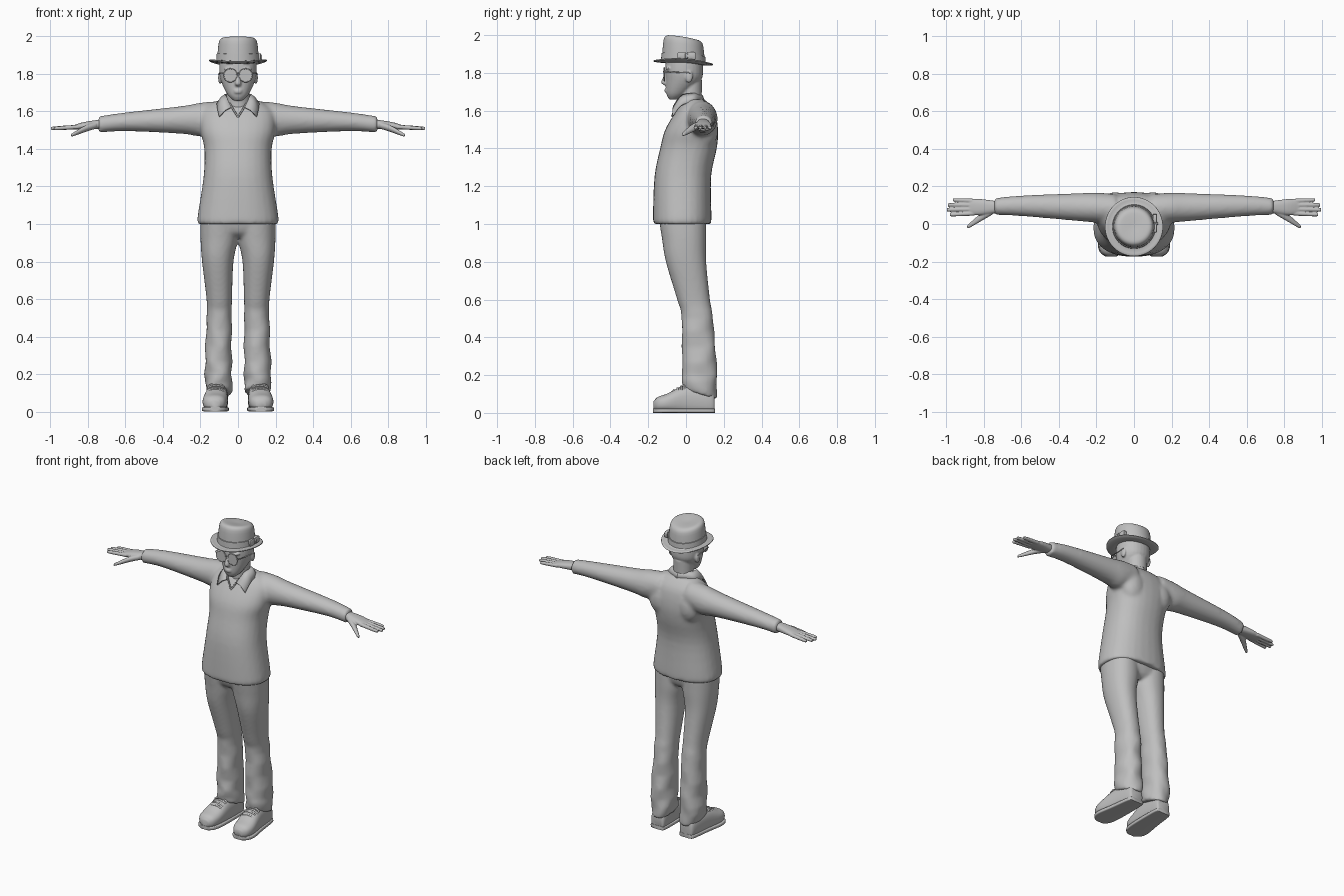
import bpy
import bmesh
import math
from mathutils import Matrix, Vector

if "Cube" in bpy.data.objects:
    bpy.data.objects.remove(bpy.data.objects["Cube"], do_unlink=True)

grey = [0.52] * 3 + [1]
material = bpy.data.materials.new("matte_grey")
material.use_nodes = True
material.diffuse_color = grey
shader = next(node for node in material.node_tree.nodes if node.type == "BSDF_PRINCIPLED")
shader.inputs["Base Color"].default_value = grey
shader.inputs["Roughness"].default_value = 0.8

BOTH = (1, -1)


def spline(rows, steps):
    """Smooth interpolation through rows of numbers."""
    points = [Vector(row) for row in rows]
    last = len(points) - 1
    result = []
    for i in range(last):
        before, start, end, after = (points[min(max(j, 0), last)] for j in range(i - 1, i + 3))
        for k in range(steps):
            t = k / steps
            slope_in, slope_out = (end - before) / 2, (after - start) / 2
            gap = end - start
            bend = 3 * gap - 2 * slope_in - slope_out
            twist = slope_in + slope_out - 2 * gap
            result.append(start + (slope_in + (bend + twist * t) * t) * t)
    return result + [points[-1]]


def loft(bm, rows, axis="z", power=2, sides=(1,), count=28, steps=4):
    """Skin rings given as (position, centre u, centre v, radius u, radius v); centre u may be left out."""
    rows = [row if len(row) == 5 else (row[0], 0, *row[1:]) for row in rows]
    for side in sides:
        rings = []
        for t, centre_u, centre_v, radius_u, radius_v in spline(rows, steps):
            ring = []
            for k in range(count):
                angle = math.tau * k / count
                c, s = math.cos(angle), math.sin(angle)
                u = centre_u + radius_u * math.copysign(abs(c) ** (2 / power), c)
                v = centre_v + radius_v * math.copysign(abs(s) ** (2 / power), s)
                x, y, z = {"x": (t, u, v), "y": (u, t, v), "z": (u, v, t)}[axis]
                ring.append(bm.verts.new((x * side, y, z)))
            rings.append(ring)
        for lower, upper in zip(rings, rings[1:]):
            for k in range(count):
                bm.faces.new((lower[k], lower[k - 1], upper[k - 1], upper[k]))
        bm.faces.new(rings[0])
        bm.faces.new(rings[-1])


def ball(bm, centre, size, sides=(1,)):
    for side in sides:
        place = Matrix.Translation((centre[0] * side, centre[1], centre[2])) @ Matrix.Diagonal((*size, 1))
        bmesh.ops.create_uvsphere(bm, u_segments=20, v_segments=12, radius=1, matrix=place)


def finish(bm, name, voxel=0, smooth=0):
    """Turn the bmesh into an object, blending its pieces if a voxel size is given."""
    bmesh.ops.recalc_face_normals(bm, faces=bm.faces)
    mesh = bpy.data.meshes.new(name)
    bm.to_mesh(mesh)
    bm.free()
    mesh.materials.append(material)
    mesh.shade_smooth()
    obj = bpy.data.objects.new(name, mesh)
    bpy.context.collection.objects.link(obj)
    if voxel:
        blend = obj.modifiers.new("blend", "REMESH")
        blend.mode, blend.voxel_size, blend.use_smooth_shade = "VOXEL", voxel, True
        soften = obj.modifiers.new("soften", "SMOOTH")
        soften.factor, soften.iterations = 0.5, smooth
    else:
        mesh.set_sharp_from_angle(angle=math.radians(50))
    return obj


def wire(name, paths, radius, closed=False):
    curve = bpy.data.curves.new(name, "CURVE")
    curve.dimensions = "3D"
    curve.bevel_depth, curve.bevel_resolution = radius, 2
    for path in paths:
        line = curve.splines.new("POLY")
        line.points.add(len(path) - 1)
        for point, place in zip(line.points, path):
            point.co = (*place, 1)
        line.use_cyclic_u = closed
    curve.materials.append(material)
    bpy.context.collection.objects.link(bpy.data.objects.new(name, curve))


# Shirt: body, shoulder blades and sleeves blended together
bm = bmesh.new()
loft(bm, [(1, -.02, .21, .15), (1.03, -.02, .217, .155), (1.25, -.017, .184, .15), (1.4, .013, .18, .15),
          (1.5, .03, .2, .14), (1.6, .05, .19, .1), (1.66, .05, .11, .05)], power=2.3)
ball(bm, (.1, .11, 1.5), (.08, .06, .1), BOTH)
loft(bm, [(.1, .08, 1.57, .08, .085), (.2, .087, 1.557, .08, .09), (.3, .09, 1.555, .074, .074),
          (.6, .097, 1.545, .055, .05), (.745, .093, 1.53, .045, .044)], "x", sides=BOTH)
finish(bm, "shirt", .011, 7)

# Trousers: hips and legs blended, with a slanted hem and soft folds
bm = bmesh.new()
loft(bm, [(.93, -.01, .1, .08), (.96, -.014, .18, .11), (1.04, -.018, .2, .13)], power=2.3)
loft(bm, [(1.02, .1, -.018, .1, .125), (.92, .1, -.01, .1, .117), (.8, .108, 0, .084, .107),
          (.6, .1, .04, .068, .087), (.5, .1, .06, .067, .083), (.2, .105, .072, .072, .093),
          (.1, .1, .07, .068, .09)], power=2.2, sides=BOTH)
for vert in bm.verts:
    x, y, z = vert.co
    fold = .005 * min(max((.55 - z) * 6, 0), 1)
    vert.co.x += fold * math.sin(z * 45 + y * 25)
    vert.co.y += fold * math.sin(z * 40 + abs(x) * 40)
    vert.co.z -= .3 * (y - .07) * min(max((.22 - z) * 10, 0), 1)
finish(bm, "trousers", .01, 5)

# Shoes: upper, sole and laces
shoe = [(-.172, .122, .04, .025, .02), (-.15, .124, .046, .053, .038), (-.1, .123, .052, .066, .05),
        (0, .113, .066, .06, .08), (.13, .105, .055, .05, .075), (.152, .103, .04, .037, .04)]
bm = bmesh.new()
loft(bm, shoe, "y", 2.4, BOTH)
for vert in bm.verts:
    vert.co.z = max(vert.co.z, .01)
finish(bm, "shoe_uppers")
bm = bmesh.new()
loft(bm, [(y * 1.01, x, .012, width + .004, .012) for y, x, z, width, height in shoe], "y", 6, BOTH)
finish(bm, "shoe_soles")
half_turn = [math.pi * k / 10 for k in range(11)]
wire("shoe_laces", [[(side * .117 + .042 * math.cos(a), y, .13 + .5 * y + .022 * math.sin(a)) for a in half_turn]
                    for side in BOTH for y in (-.065, -.045, -.025, -.01)], .006)

# Hands: palm, four fingers and thumb
bm = bmesh.new()
loft(bm, [(.72, .09, 1.533, .03, .026), (.82, .09, 1.524, .043, .02), (.88, .09, 1.515, .038, .011)],
     "x", 2.4, BOTH)
for finger, length in enumerate((.98, .997, .99, .965)):
    base, tip = .057 + .022 * finger, .05 + .026 * finger
    loft(bm, [(.85, base, 1.518, .012, .012), (length - .01, tip, 1.51, .01, .01),
              (length, tip, 1.508, .005, .005)], "x", sides=BOTH, count=14)
loft(bm, [(.755, .07, 1.527, .02, .018), (.81, .04, 1.51, .022, .018), (.88, -.01, 1.477, .012, .01),
          (.89, -.014, 1.473, .005, .005)], "x", sides=BOTH, count=16)
finish(bm, "hands", .004, 3)

# Head: neck, skull, nose, lips, brows and ears
bm = bmesh.new()
loft(bm, [(1.6, .025, .06, .057), (1.76, .025, .062, .06)])
loft(bm, [(1.658, -.066, .024, .022), (1.69, -.048, .056, .056), (1.76, -.014, .09, .093),
          (1.82, -.01, .1, .1), (1.9, -.01, .09, .09), (1.94, -.01, .05, .05)], power=2.1)
loft(bm, [(1.8, -.1, .01, .01), (1.75, -.112, .017, .02), (1.735, -.104, .012, .01)], count=16)
for lip in (1.713, 1.702):
    ball(bm, (0, -.1, lip), (.024, .015, .006))
ball(bm, (.04, -.09, 1.825), (.034, .02, .01), BOTH)
ball(bm, (.096, .016, 1.78), (.01, .02, .033), BOTH)
finish(bm, "head", .0055, 3)

# Glasses: lenses, rims, bridge and temples
eye_x, eye_z, lens, front = .041, 1.793, .035, -.115
bm = bmesh.new()
loft(bm, [(y, eye_x, eye_z, lens, lens) for y in (front - .002, front + .002)], "y", sides=BOTH, steps=1)
finish(bm, "glasses_lenses")
turn = [math.tau * k / 28 for k in range(28)]
wire("glasses_rims", [[(side * eye_x + lens * math.cos(a), front, eye_z + lens * math.sin(a)) for a in turn]
                      for side in BOTH], .003, closed=True)
arms = [[(side * .075, front, 1.803), (side * .092, -.1, 1.806), (side * .103, .025, 1.8)] for side in BOTH]
wire("glasses_bridge_and_temples", arms + [[(-.01, front, 1.8), (0, -.12, 1.806), (.01, front, 1.8)]], .003)

# Collar: two folded leaves with outward points, above a small V neckline
bm = bmesh.new()
fold_line = spline([(0, .073, 1.69), (.064, .035, 1.69), (.06, -.025, 1.678), (.036, -.066, 1.622)], 8)
edge_line = spline([(0, .098, 1.65), (.098, .05, 1.648), (.11, -.025, 1.628), (.1, -.07, 1.572)], 8)
for side in BOTH:
    strips = []
    for fold, edge in zip(fold_line, edge_line):
        middle = (fold + edge) / 2 + Vector((0, 0, .008))
        strips.append([bm.verts.new((p.x * side, p.y, p.z)) for p in (fold, middle, edge)])
    for here, there in zip(strips, strips[1:]):
        for k in (0, 1):
            bm.faces.new((here[k], here[k + 1], there[k + 1], there[k]))
thick = finish(bm, "collar").modifiers.new("thickness", "SOLIDIFY")
thick.thickness, thick.offset = .008, 0
wire("neckline", [[(side * .045, -.05, 1.645), (side * .022, -.062, 1.605), (0, -.074, 1.57)]
                  for side in BOTH], .005)


# Hat: curled brim and sloping crown, then band and bow
def hat_part(name, profile, steps):
    bm = bmesh.new()
    loft(bm, [(z, -.014, radius, radius * 1.02) for z, radius in profile], count=48, steps=steps)
    for vert in bm.verts:
        x, y, z = vert.co
        vert.co.z += .8 * x * x - .06 * y - .9 * max(0, z - 1.87) * y
    finish(bm, name)


hat_part("hat", [(1.856, .085), (1.846, .1), (1.848, .15), (1.858, .15), (1.86, .115), (1.9, .109),
                 (1.96, .102), (1.981, .087), (1.985, .06), (1.982, .01)], 3)
hat_part("hat_band", [(1.86, .108), (1.862, .1155), (1.895, .1135), (1.897, .106)], 1)
bm = bmesh.new()
for y, width, height, out in ((-.022, .024, .02, .12), (.028, .024, .02, .12), (.003, .008, .014, .125)):
    loft(bm, [(.1, y, 1.89, width, height), (out, y, 1.89, width, height),
              (out + .003, y, 1.89, width * .8, height * .8)], "x", 5, count=20, steps=1)
finish(bm, "hat_bow")
